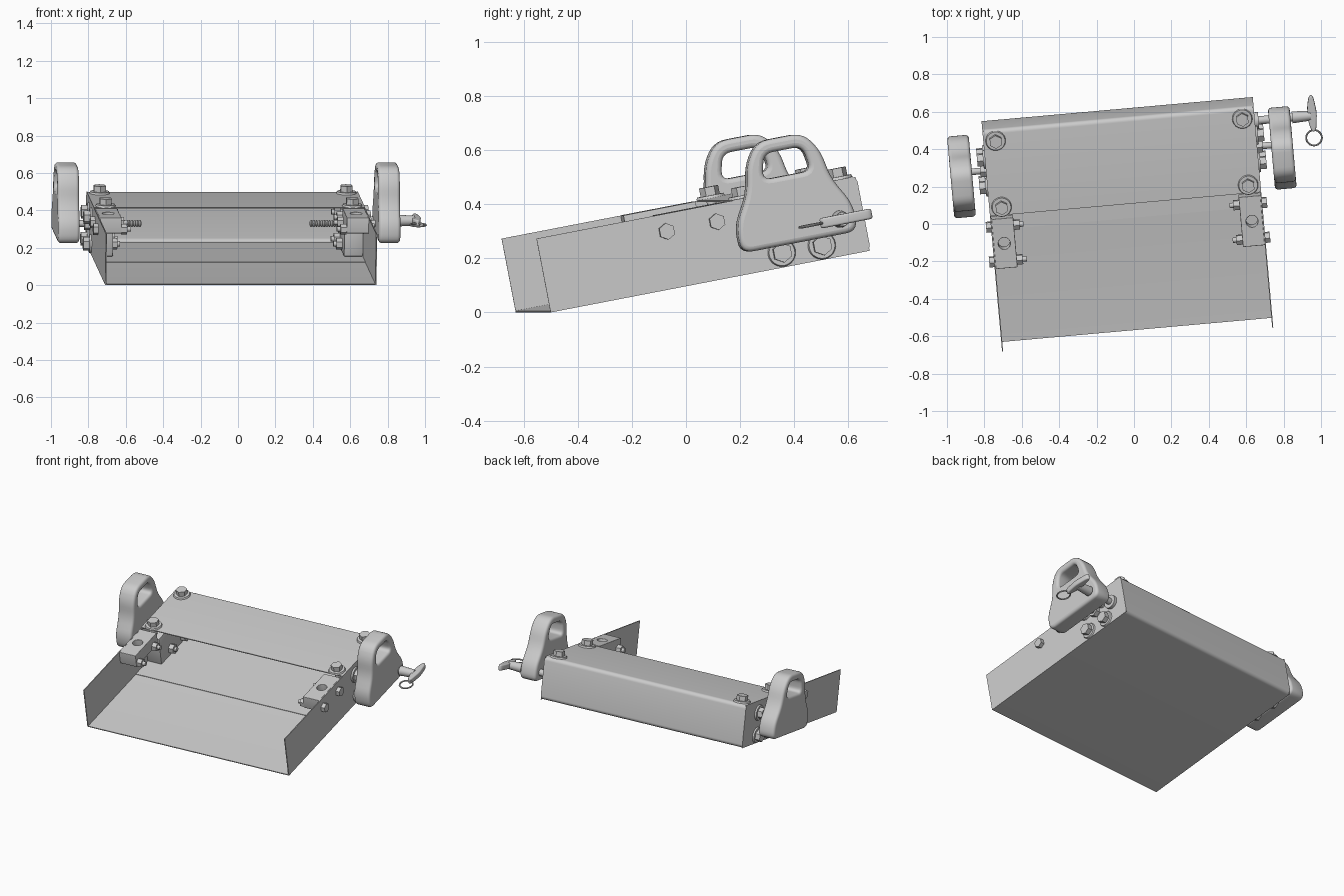
import bpy, bmesh, math
from mathutils import Matrix, Vector

if "Cube" in bpy.data.objects:
    bpy.data.objects.remove(bpy.data.objects["Cube"])

# Tray frame: x across, y from front edge to back, z out of the tray floor
TRAY = (Matrix.Translation((0.015, -0.565, 0.0))
        @ Matrix.Rotation(math.radians(5.1), 4, 'Z')
        @ Matrix.Rotation(math.radians(10.9), 4, 'X'))
YZ = Matrix(((0, 0, 1, 0), (1, 0, 0, 0), (0, 1, 0, 0), (0, 0, 0, 1)))  # profile plane yz
W, L, H, T = 0.728, 1.21, 0.28, 0.006


def smooth(ob, angle=35):
    bpy.ops.object.select_all(action='DESELECT')
    ob.select_set(True)
    bpy.context.view_layer.objects.active = ob
    bpy.ops.object.shade_smooth_by_angle(angle=math.radians(angle))


def finish(name, bm):
    bmesh.ops.recalc_face_normals(bm, faces=bm.faces[:])
    me = bpy.data.meshes.new(name)
    bm.to_mesh(me)
    bm.free()
    ob = bpy.data.objects.new(name, me)
    bpy.context.collection.objects.link(ob)
    ob.matrix_world = TRAY
    smooth(ob)
    return ob


def box(name, lo, hi, bevel=0.0):
    bm = bmesh.new()
    lo, hi = Vector(lo), Vector(hi)
    bmesh.ops.create_cube(bm, size=1, matrix=Matrix.Translation((lo + hi) / 2)
                          @ Matrix.Diagonal((*(hi - lo), 1)))
    if bevel:
        bmesh.ops.bevel(bm, geom=bm.edges[:], offset=bevel, segments=2,
                        profile=0.5, affect='EDGES')
    return finish(name, bm)


def stack(name, base, direction, parts):
    """Coaxial cylinders: each part is (start, end, radius1, radius2, sides)."""
    bm = bmesh.new()
    rot = Vector(direction).to_track_quat('Z', 'Y').to_matrix().to_4x4()
    for a, b, r1, r2, n in parts:
        bmesh.ops.create_cone(bm, cap_ends=True, segments=n, radius1=r1, radius2=r2,
                              depth=b - a, matrix=Matrix.Translation(base) @ rot
                              @ Matrix.Translation((0, 0, (a + b) / 2)))
    return finish(name, bm)


def rounded(pts, r, n=5):
    out = []
    for i, p in enumerate(pts):
        p = Vector(p)
        a, b = Vector(pts[i - 1]) - p, Vector(pts[(i + 1) % len(pts)]) - p
        s = p + a.normalized() * min(r, a.length * 0.48)
        e = p + b.normalized() * min(r, b.length * 0.48)
        for k in range(n + 1):
            t = k / n
            out.append(s * (1 - t) ** 2 + p * 2 * t * (1 - t) + e * t * t)
    return out


def circle(cx, cy, r, n=24):
    return [(cx + r * math.cos(k * math.tau / n), cy + r * math.sin(k * math.tau / n))
            for k in range(n)]


def plate(name, loops, half, bevel, matrix):
    """Flat outline with holes, extruded both ways and edge-rounded."""
    cu = bpy.data.curves.new(name, 'CURVE')
    cu.dimensions, cu.fill_mode = '2D', 'BOTH'
    cu.extrude, cu.bevel_depth, cu.offset = half - bevel, bevel, -bevel
    cu.bevel_resolution = 3
    for loop in loops:
        sp = cu.splines.new('POLY')
        sp.points.add(len(loop) - 1)
        for q, p in zip(sp.points, loop):
            q.co = (p[0], p[1], 0, 1)
        sp.use_cyclic_u = True
    ob = bpy.data.objects.new(name, cu)
    bpy.context.collection.objects.link(ob)
    ob.matrix_world = TRAY @ matrix
    bpy.ops.object.select_all(action='DESELECT')
    ob.select_set(True)
    bpy.context.view_layer.objects.active = ob
    bpy.ops.object.convert(target='MESH')
    smooth(bpy.context.object)
    return bpy.context.object


def bend(cy, cz, r, a0, a1, n=6):
    return [(cy + r * math.cos(math.radians(a0 + (a1 - a0) * k / n)),
             cz + r * math.sin(math.radians(a0 + (a1 - a0) * k / n))) for k in range(n + 1)]


# Folded sheet: floor, back wall and lid in one C-shaped profile
R = 0.025
outer = [(0, 0)] + bend(L - R, R, R, -90, 0) + bend(L - R, H - R, R, 0, 90) + [(0.74, H)]
inner = ([(0.74, H - T)] + bend(L - R, H - R, R - T, 90, 0)
         + bend(L - R, R, R - T, 0, -90) + [(0, T)])
bm = bmesh.new()
face = bm.faces.new([bm.verts.new((-W, y, z)) for y, z in outer + inner])
ext = bmesh.ops.extrude_face_region(bm, geom=[face])
bmesh.ops.translate(bm, vec=(2 * W, 0, 0),
                    verts=[v for v in ext['geom'] if isinstance(v, bmesh.types.BMVert)])
finish("tray_sheet", bm)
box("floor_liner", (-W + T, 0.61, T), (W - T, L - 0.03, T + 0.003))

# Handle outline, symmetric about its own centre line
half = [(0.22, 0.083), (0.22, 0.185), (0.158, 0.295), (0.138, 0.405), (0.085, 0.478)]
HY = 0.942
handle = [(HY + y, z) for y, z in half] + [(HY - y, z) for y, z in reversed(half)]
grip = [(HY + y, z) for y, z in ((0.092, 0.335), (0.075, 0.43), (-0.07, 0.43), (-0.092, 0.335))]

for s, side in ((-1, "left"), (1, "right")):
    def X(a, b, lo_y, lo_z, hi_y, hi_z):
        return (min(s * a, s * b), lo_y, lo_z), (max(s * a, s * b), hi_y, hi_z)

    # Side wall and inner mounting block under the lid
    box(side + "_wall", *X(W - T, W, 0, 0, L - 0.004, H - 0.002))
    box(side + "_mount_block", *X(0.62, W - T, 0.76, 0.01, 1.13, 0.2), bevel=0.004)

    # Drilled clamp block in front of the lid
    rect = [(s * 0.605, 0.45), (s * (W - T), 0.45), (s * (W - T), 0.722), (s * 0.605, 0.722)]
    plate(side + "_clamp_block", [rect, circle(s * 0.665, 0.585, 0.032)], 0.042, 0.003,
          Matrix.Translation((0, 0, 0.237)))
    # Cross bolts through the clamp block
    for i, y in enumerate((0.479, 0.669)):
        stack(f"{side}_clamp_bolt_{i}", (s * W, y, 0.213), (s, 0, 0),
              [(0, 0.026, 0.031, 0.031, 6), (-0.175, 0, 0.014, 0.014, 16),
               (-0.155, -0.123, 0.029, 0.029, 6)])

    # Flanged bolts holding the lid
    for i, y in enumerate((0.785, 1.147)):
        stack(f"{side}_lid_bolt_{i}", (s * 0.662, y, H), (0, 0, 1),
              [(0, 0.01, 0.054, 0.05, 24), (0.01, 0.042, 0.036, 0.036, 6),
               (-0.06, 0, 0.018, 0.018, 16)])

    # Flanged bolts and nuts through the side wall
    for i, (y, z) in enumerate(((0.884, 0.055), (1.035, 0.053), (0.884, 0.2), (1.035, 0.2))):
        stack(f"{side}_wall_bolt_{i}", (s * W, y, z), (s, 0, 0),
              [(0, 0.01, 0.052, 0.048, 24), (0.01, 0.042, 0.037, 0.037, 6),
               (-0.155, 0, 0.015, 0.015, 16), (-0.14, -0.108, 0.032, 0.032, 6)])

    # Threaded rod carrying the handle
    thread = []
    for k in range(12):
        a = -0.275 + k * 0.014
        thread += [(a, a + 0.007, 0.014, 0.02, 16), (a + 0.007, a + 0.014, 0.02, 0.014, 16)]
    stack(side + "_handle_rod", (s * W, 0.965, 0.15), (s, 0, 0),
          thread + [(-0.11, 0.12, 0.018, 0.018, 16), (0.0, 0.03, 0.036, 0.036, 6)])

    # Lifting handle
    plate(side + "_handle", [rounded(handle, 0.045), rounded(grip, 0.035)], 0.058, 0.018,
          Matrix.Translation((s * 0.861, 0, 0)) @ YZ)

# T-shaped pull pin on the right side, with its key ring
stack("pull_pin_shaft", (W, 1.103, 0.139), (1, 0, 0),
      [(0, 0.02, 0.045, 0.045, 24), (0.02, 0.2, 0.022, 0.022, 24),
       (0.2, 0.3, 0.032, 0.026, 24)])
tee = [(1.012, 1.07), (1.027, 1.015), (1.05, 1.02), (1.062, 1.115),
       (1.05, 1.21), (1.027, 1.215), (1.012, 1.15)]
plate("pull_pin_grip", [rounded(tee, 0.025, 4)], 0.019, 0.008, Matrix.Translation((0, 0, 0.139)))
bpy.ops.mesh.primitive_torus_add(major_radius=0.042, minor_radius=0.005,
                                 major_segments=32, minor_segments=8)
ring = bpy.context.object
ring.name = "key_ring"
ring.matrix_world = TRAY @ Matrix.Translation((1.035, 0.982, 0.139))
smooth(ring)
